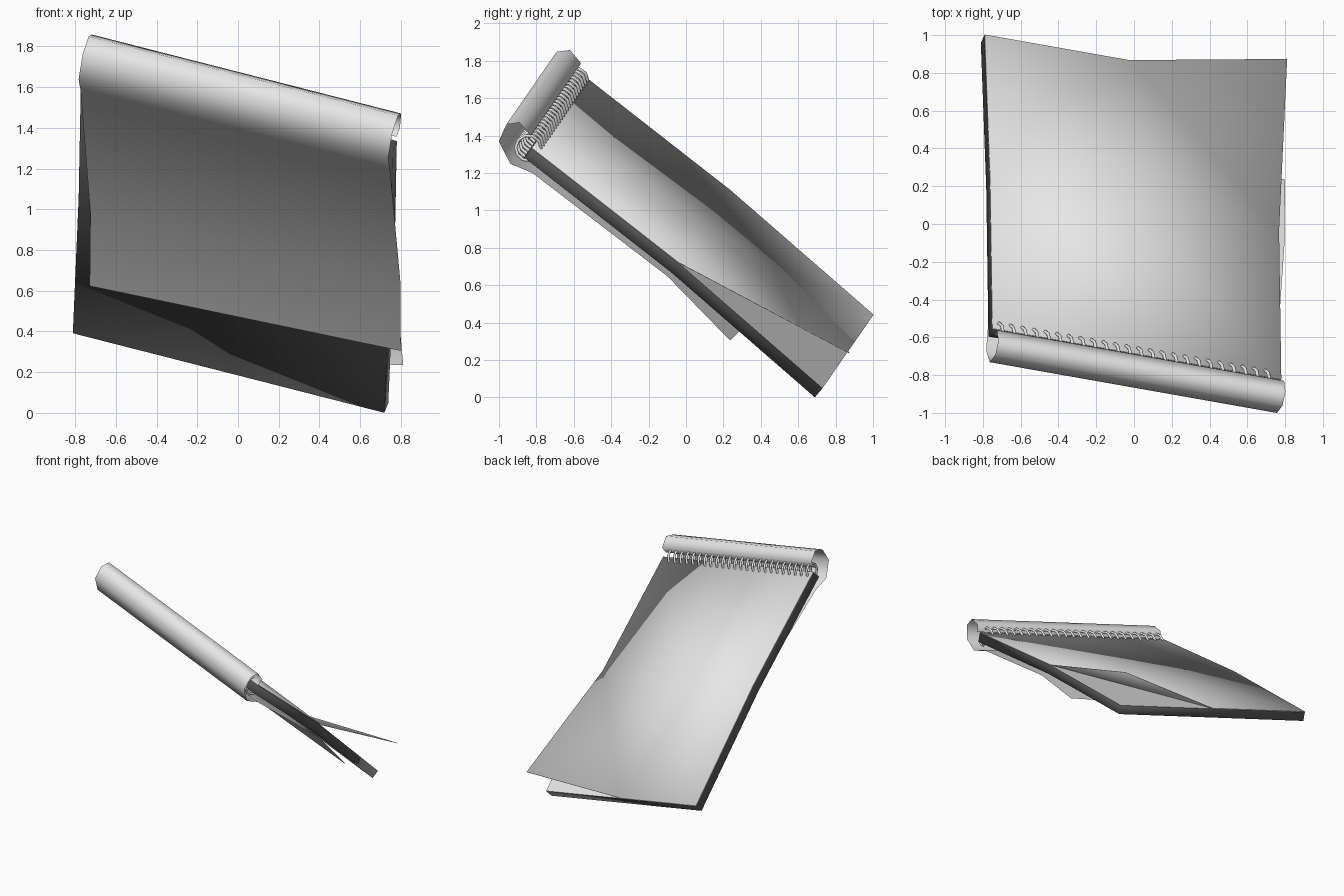
import bpy, bmesh, math
from mathutils import Vector

if "Cube" in bpy.data.objects:
    bpy.data.objects.remove(bpy.data.objects["Cube"])

# Tilted frame of the pad: a along the spine, b down the page, c out of the page
O = Vector((0.765, -0.87, 1.31))
U = Vector((0.956, -0.169, -0.244))
V = Vector((-0.02, 0.77, -0.635))
N = Vector((0.295, 0.612, 0.733))
L = 1.6


def material(name, v):
    m = bpy.data.materials.new(name)
    m.diffuse_color = (v, v, v, 1)
    m.use_nodes = True
    m.node_tree.nodes["Principled BSDF"].inputs["Base Color"].default_value = m.diffuse_color
    return m


paper = material("pale grey", 0.8)
board = material("dark grey", 0.12)


def world(a, b, c):
    return O + U * a + V * b + N * c


def make(name, verts, faces, thickness=0):
    me = bpy.data.meshes.new(name)
    me.from_pydata([world(*v) for v in verts], [], faces)
    bm = bmesh.new()
    bm.from_mesh(me)
    if thickness == 0:
        bmesh.ops.recalc_face_normals(bm, faces=bm.faces)
    for f in bm.faces:
        f.smooth = True
    bm.to_mesh(me)
    bm.free()
    ob = bpy.data.objects.new(name, me)
    bpy.context.collection.objects.link(ob)
    me.materials.append(paper)
    if thickness:
        m = ob.modifiers.new("thickness", 'SOLIDIFY')
        m.thickness = thickness
        m.offset = 1
    return ob


def grid_faces(cols, rows):
    return [(r * cols + i, (r + 1) * cols + i, (r + 1) * cols + i + 1, r * cols + i + 1)
            for r in range(rows - 1) for i in range(cols - 1)]


# Backing block with a slight bow half way down: dark sides and back, paper top
A = (-L, -L / 2, 0)
rows = ((0.02, 0.047), (1.02, 0.075), (2.04, 0.047))
T = 0.066
vs = [(a, b, c) for b, c in rows for a in A]
vs += [(a, b, c - T) for a, b, c in vs]
top = grid_faces(3, 3)
bottom = [tuple(i + 9 for i in f) for f in top]
rim = (0, 1, 2, 5, 8, 7, 6, 3)
sides = [(p, q, q + 9, p + 9) for p, q in zip(rim, rim[1:] + rim[:1])]
block = make("paper_block", vs, top + bottom + sides)
block.data.materials.append(board)
for p in block.data.polygons:
    is_top = p.index < 4
    p.material_index = 0 if is_top else 1
    p.use_smooth = not is_top

# Top sheet with its far right corner curled up
sheet = [(a, b, c + 0.002) for b, c in rows for a in A]
sheet[8] = (0, 2.03, 0.293)
faces = [f[::-1] for f in top[:3]] + [(4, 5, 7), (5, 8, 7)]
make("top_sheet", sheet, faces, thickness=0.003)

# Cover turned over the spine and hanging behind the block
profile = [(-0.02, 0.045), (-0.027, 0.099), (-0.118, 0.116), (-0.166, 0.061),
           (-0.139, -0.038), (-0.015, -0.095), (0.109, -0.056), (1.017, -0.004),
           (1.494, -0.05)]
verts = []
for b, c in profile:
    k = 0.055 * max(0, min(1, (b - 0.1) / 0.9))      # the loose end hangs askew
    for a in (-L + 0.01, -L / 2, 0):
        verts.append((a + k * max(b, 0), b - k * a, c + (0.012 * a if b > 1.2 else 0)))
make("turned_cover", verts, grid_faces(3, len(profile)))

# Spiral binding wire
turns, seg = 24, 10
cu = bpy.data.curves.new("spiral_wire", 'CURVE')
cu.dimensions = '3D'
cu.bevel_depth = 0.009
cu.bevel_resolution = 1
cu.use_fill_caps = True
sp = cu.splines.new('POLY')
sp.points.add(turns * seg)
for i, p in enumerate(sp.points):
    t = -2 * math.pi * i / seg
    a = -0.03 - (L - 0.06) * i / (turns * seg)
    p.co = (*world(a, 0.005 + 0.066 * math.cos(t), 0.018 + 0.066 * math.sin(t)), 1)
sp.use_smooth = True
wire = bpy.data.objects.new("spiral_wire", cu)
bpy.context.collection.objects.link(wire)
cu.materials.append(paper)
